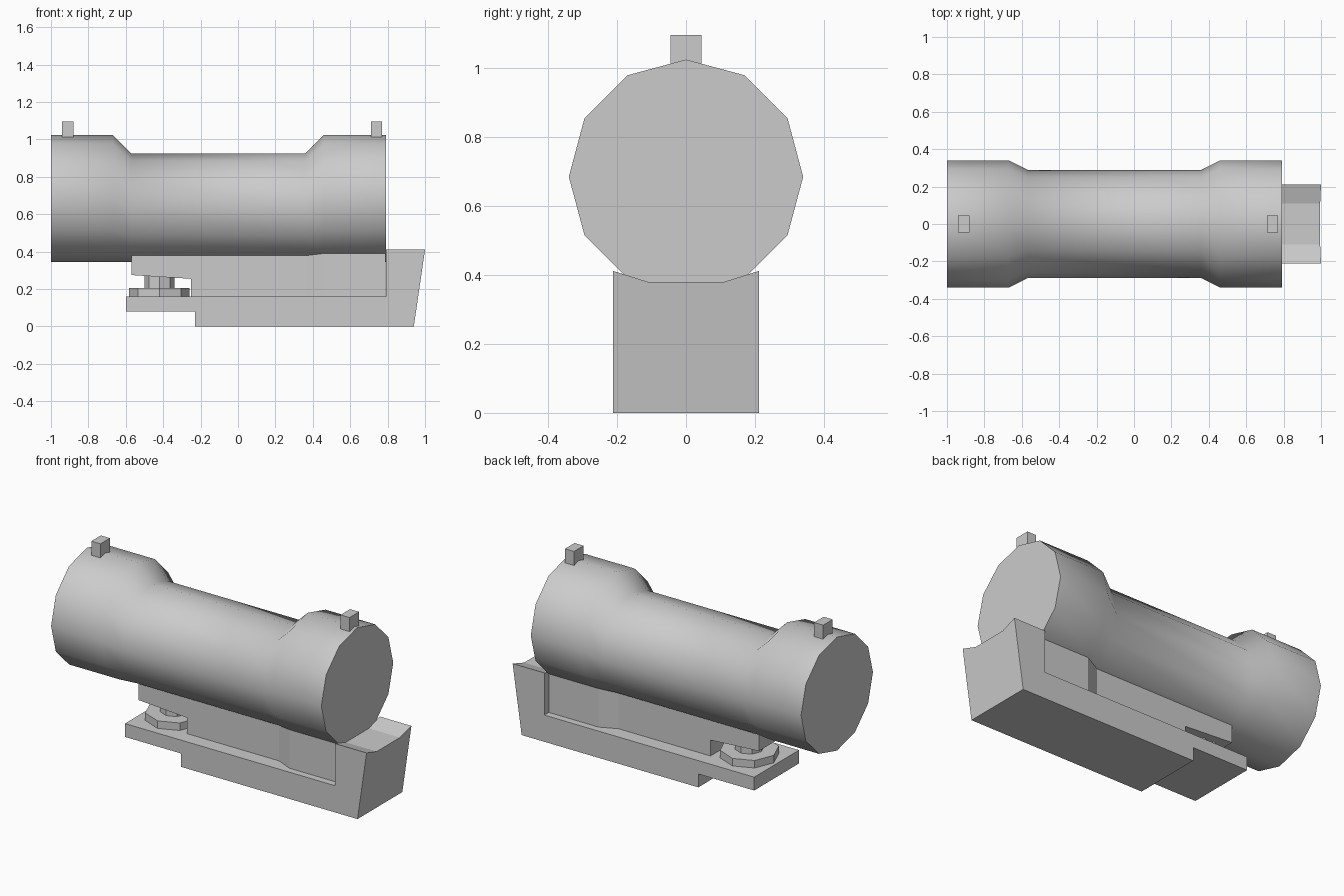
import bpy
import bmesh
from math import sin, cos, pi, radians

cube = bpy.data.objects.get("Cube")
if cube:
    bpy.data.objects.remove(cube)

GREY = (0.6, 0.6, 0.6, 1.0)
mat = bpy.data.materials.new("plain grey")
mat.use_nodes = True
mat.diffuse_color = GREY
mat.node_tree.nodes["Principled BSDF"].inputs["Base Color"].default_value = GREY


def loft(name, rings, smooth=0):
    """Skin a closed solid through rings of equal point count."""
    bm = bmesh.new()
    loops = [[bm.verts.new(p) for p in ring] for ring in rings]
    n = len(loops[0])
    for a, b in zip(loops, loops[1:]):
        for i in range(n):
            j = (i + 1) % n
            bm.faces.new((a[i], a[j], b[j], b[i]))
    bm.faces.new(loops[0])
    bm.faces.new(loops[-1])
    bmesh.ops.recalc_face_normals(bm, faces=bm.faces)
    mesh = bpy.data.meshes.new(name)
    bm.to_mesh(mesh)
    bm.free()
    mesh.materials.append(mat)
    obj = bpy.data.objects.new(name, mesh)
    bpy.context.collection.objects.link(obj)
    if smooth:
        bpy.ops.object.select_all(action="DESELECT")
        obj.select_set(True)
        bpy.context.view_layer.objects.active = obj
        bpy.ops.object.shade_smooth_by_angle(angle=radians(smooth))
    return obj


def box_ring(x, w, z0, z1):
    return [(x, -w, z0), (x, w, z0), (x, w, z1), (x, -w, z1)]


def tube_ring(x, r, bottom=0.345, sides=12):
    angles = [2 * pi * k / sides for k in range(sides)]
    return [(x, r * cos(a), bottom + r + r * sin(a)) for a in angles]


def disc_ring(x, r, z, sides=8):
    angles = [2 * pi * k / sides for k in range(sides)]
    return [(x + r * cos(a), r * sin(a), z) for a in angles]


# Sight tube: wide ends and a narrower middle sharing one straight underside
END, MID = 0.34, 0.29
stations = [(-1, END), (-0.67, END), (-0.57, MID),
            (0.36, MID), (0.46, END), (0.79, END)]
loft("sight_tube", [tube_ring(x, r) for x, r in stations], smooth=50)

# Small aiming posts on top of the tube
for name, x in (("left_end_post", 0.74), ("right_end_post", -0.91)):
    loft(name, [box_ring(x + d, 0.045, 0.98, 1.097) for d in (-0.03, 0.03)])

# Mount under the tube, widening towards the end block
loft("mount_body", [box_ring(x, w, 0.16, 0.42) for x, w in
                    ((-0.25, 0.125), (0.36, 0.125), (0.46, 0.17), (0.788, 0.17))])
loft("mount_lip", [box_ring(-0.57, 0.125, 0.275, 0.42),
                   box_ring(-0.25, 0.125, 0.255, 0.42)])

# Base plate with its raised end block, the block top dished across its width
base_rings = []
for y, top in ((-0.212, 0.412), (-0.11, 0.38), (0.11, 0.38), (0.212, 0.412)):
    slant = 0.94 + 0.06 * top / 0.412
    profile = [(-0.6, 0.08), (-0.23, 0.08), (-0.23, 0), (0.94, 0),
               (slant, top), (0.79, top), (0.79, 0.16), (-0.6, 0.16)]
    base_rings.append([(x, y, z) for x, z in profile])
loft("base", base_rings)

# Adjusting knob between base and mount lip
loft("knob_disc", [disc_ring(-0.42, 0.162, z) for z in (0.158, 0.205)])
loft("knob_neck", [disc_ring(-0.42, 0.08, z) for z in (0.2, 0.28)])
